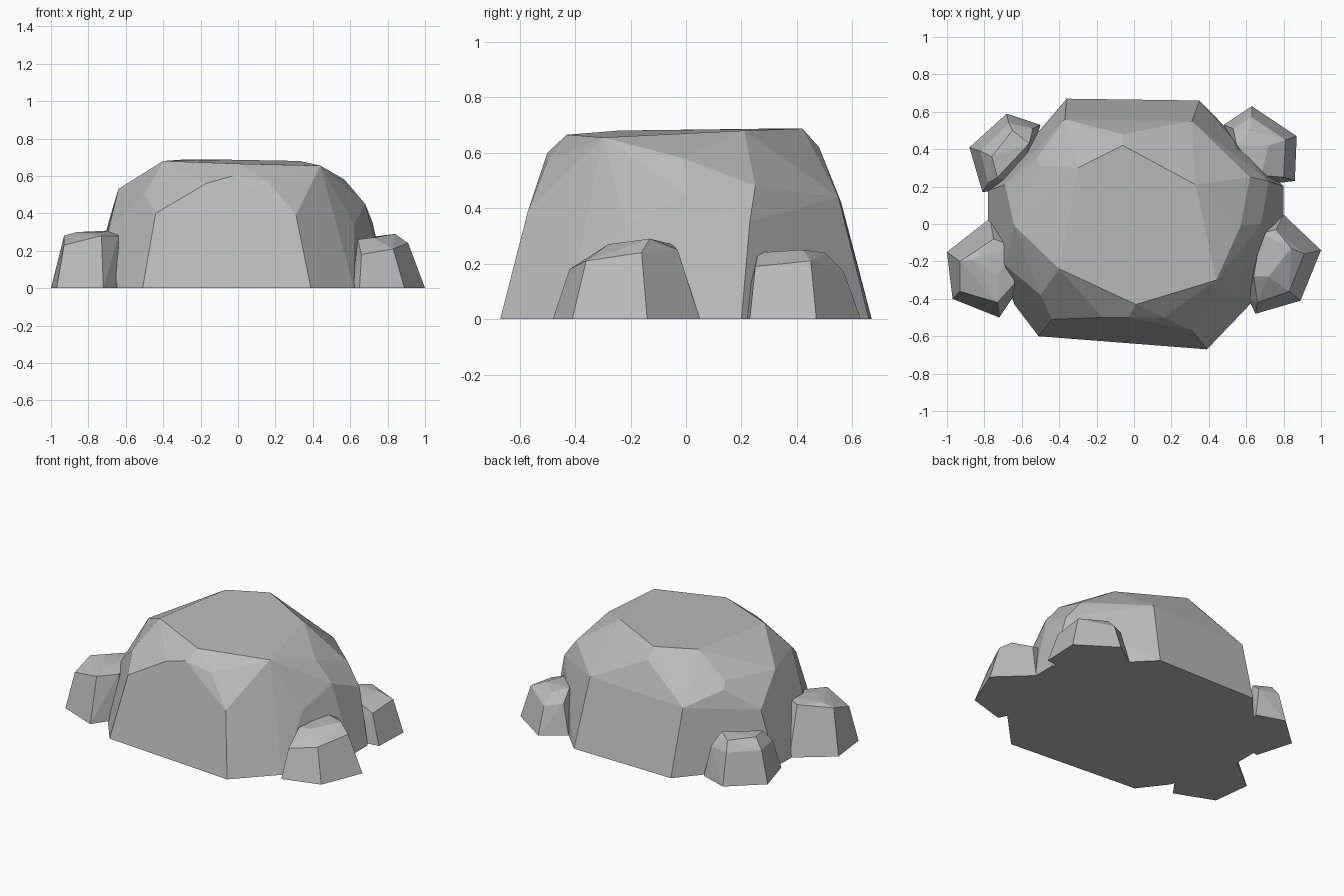
import bpy
import bmesh
import math

default_cube = bpy.data.objects.get("Cube")
if default_cube:
    bpy.data.objects.remove(default_cube, do_unlink=True)

# One plain stone colour
stone = bpy.data.materials.new("stone grey")
stone.use_nodes = True
stone_colour = (.5, .5, .5, 1)
stone.diffuse_color = stone_colour
stone.node_tree.nodes["Principled BSDF"].inputs["Base Color"].default_value = stone_colour


def make_rock(name, footprint, corners):
    """Chisel a faceted rock: the convex hull of a ground outline and its upper corners."""
    bm = bmesh.new()
    for x, y in footprint:
        bm.verts.new((x, y, 0))
    for corner in corners:
        bm.verts.new(corner)
    hull = bmesh.ops.convex_hull(bm, input=bm.verts[:])
    leftover = set(hull["geom_interior"]) | set(hull["geom_unused"])
    loose = [v for v in leftover if isinstance(v, bmesh.types.BMVert) and v.is_valid]
    bmesh.ops.delete(bm, geom=loose, context="VERTS")
    # Merge nearly flat triangles into broad facets
    bmesh.ops.dissolve_limit(bm, angle_limit=math.radians(5),
                             verts=bm.verts[:], edges=bm.edges[:])
    bmesh.ops.recalc_face_normals(bm, faces=bm.faces[:])
    mesh = bpy.data.meshes.new(name)
    bm.to_mesh(mesh)
    bm.free()
    mesh.materials.append(stone)
    rock = bpy.data.objects.new(name, mesh)
    bpy.context.collection.objects.link(rock)
    return rock


# Large central boulder: crown, shoulders and flanks
crown = [
    (-.4, -.24, .68), (.01, -.43, .665), (.44, -.3, .655),
    (.33, .21, .68), (-.06, .42, .687), (-.3, .3, .687),
]
shoulders = [
    (.57, -.01, .58), (.5, .21, .575), (-.06, .48, .62), (-.5, .31, .54),
    (-.64, -.01, .53), (-.5, -.38, .5), (-.17, -.5, .56), (-.03, -.5, .6),
    (.16, -.5, .57),
]
flanks = [
    (.31, -.57, .39), (.62, -.22, .34), (.68, 0, .45), (.62, .25, .48),
    (.72, .23, .35), (.31, .55, .44), (-.37, .56, .42), (-.52, .35, .5),
    (-.69, .21, .36), (-.69, -.22, .32), (-.44, -.51, .4),
]
make_rock(
    "central_boulder",
    [(-.51, -.6), (.39, -.67), (.62, -.43), (.8, .04), (.8, .2), (.35, .66),
     (-.36, .67), (-.78, .18), (-.78, .02), (-.64, -.43)],
    crown + shoulders + flanks,
)

# Four small stones leaning against the boulder
make_rock(
    "front_left_stone",
    [(1, -.14), (.89, -.41), (.65, -.48), (.61, -.4), (.65, 0), (.8, .05)],
    [(.91, -.16, .24), (.83, -.36, .21), (.66, -.42, .18), (.84, -.13, .29),
     (.72, -.28, .27), (.64, -.28, .26), (.76, -.03, .25), (.68, -.05, .27)],
)
make_rock(
    "front_right_stone",
    [(-1, -.15), (-.97, -.4), (-.72, -.5), (-.62, -.35), (-.65, 0), (-.77, .03)],
    [(-.93, -.2, .28), (-.93, -.36, .23), (-.73, -.42, .28), (-.64, -.32, .28),
     (-.86, -.19, .3), (-.73, -.28, .3), (-.75, -.08, .3), (-.64, -.12, .31)],
)
make_rock(
    "back_left_stone",
    [(.63, .63), (.87, .47), (.86, .23), (.6, .2), (.48, .53)],
    [(.81, .45, .21), (.8, .25, .19), (.63, .57, .17), (.53, .51, .19),
     (.72, .42, .25), (.62, .5, .24), (.68, .26, .24), (.55, .42, .25)],
)
make_rock(
    "back_right_stone",
    [(-.68, .59), (-.88, .41), (-.81, .17), (-.6, .2), (-.5, .53)],
    [(-.67, .54, .2), (-.82, .39, .2), (-.78, .22, .19), (-.54, .51, .2),
     (-.65, .5, .26), (-.76, .36, .26), (-.73, .25, .25), (-.56, .43, .27)],
)
